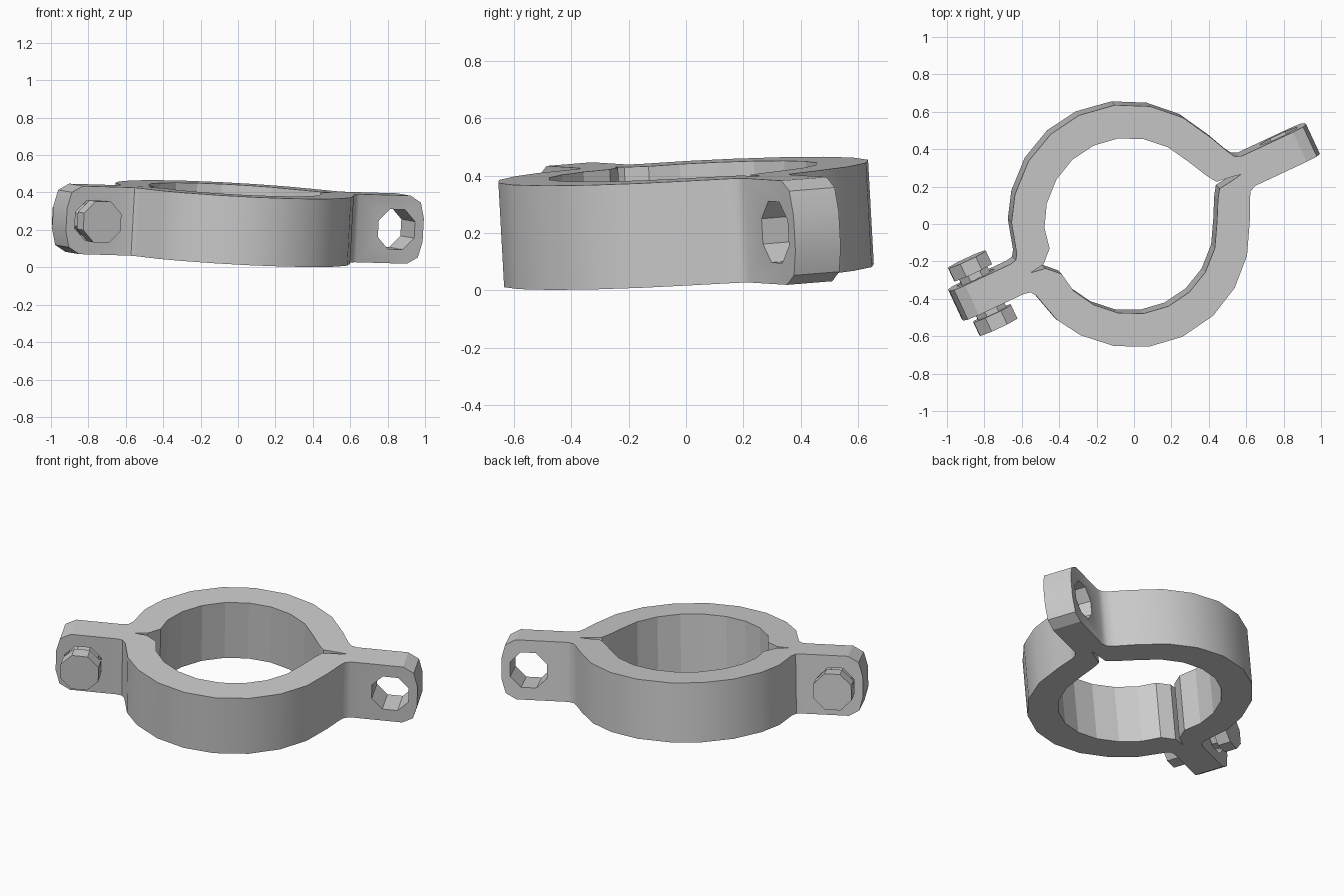
import bpy, bmesh, math
from mathutils import Matrix, Vector

if "Cube" in bpy.data.objects:
    bpy.data.objects.remove(bpy.data.objects["Cube"])

H = 0.365      # band height
T = 0.0875     # thickness of one ear leaf
END = 1.053    # ear tip distance
CU = -0.03     # ring centre along the split line
BOLT_U = 0.895

# placement: turned 25 degrees and slightly tilted
tilt = Vector((0, 0, 1)).rotation_difference(Vector((0.055, -0.055, 1))).to_matrix().to_4x4()
PLACE = (Matrix.Translation((0, 0.012, 0.233)) @ tilt
         @ Matrix.Rotation(math.radians(25), 4, 'Z') @ Matrix.Translation((0, 0, -H / 2)))


def prism(name, pts, depth):
    """Solid made by sweeping a closed 3D outline along a vector."""
    bm = bmesh.new()
    face = bm.faces.new([bm.verts.new(p) for p in pts])
    res = bmesh.ops.extrude_face_region(bm, geom=[face])
    bmesh.ops.translate(bm, vec=depth, verts=[v for v in res['geom'] if isinstance(v, bmesh.types.BMVert)])
    bmesh.ops.recalc_face_normals(bm, faces=bm.faces)
    me = bpy.data.meshes.new(name)
    bm.to_mesh(me)
    bm.free()
    ob = bpy.data.objects.new(name, me)
    bpy.context.collection.objects.link(ob)
    return ob


def octagon(u, v, r):
    return [(u + r * math.cos(math.radians(22.5 + 45 * i)), v,
             H / 2 + r * math.sin(math.radians(22.5 + 45 * i))) for i in range(8)]


def arc(ru, rv, angles):
    return [(CU + ru * math.cos(math.radians(a)), rv * math.sin(math.radians(a))) for a in angles]


# cutters: ear silhouette with clipped corners, and bolt holes
corner = [(0.95, 0), (1.03, 0.035), (END, 0.12), (END, H - 0.12), (1.03, H - 0.035), (0.95, H)]
side = [(u, z) for u, z in corner] + [(-u, z) for u, z in reversed(corner)]
grow = lambda z: -0.01 if z == 0 else H + 0.01 if z == H else z
silhouette = prism("ear_silhouette_cutter", [(u, -1, grow(z)) for u, z in side], (0, 2, 0))
holes = [prism("hole_cutter", octagon(s * BOLT_U, -0.3, 0.116), (0, 0.6, 0)) for s in (1, -1)]

# half clamp profile: ear, fillet, outer arc, ear, then inner arc back
profile = ([(-1.06, 0), (-1.06, T), (-0.70, T), (-0.665, 0.095), (-0.645, 0.125)]
           + arc(0.635, 0.655, [154, 140.5, 123.5, 106.5, 90, 72, 55, 38.5, 22])
           + [(0.607, 0.142), (0.63, 0.103), (0.665, T), (1.06, T), (1.06, 0),
              (0.62, 0), (0.58, 0.008), (0.485, 0.02), (0.452, 0.07)]
           + arc(0.46, 0.475, [22, 39, 56, 73, 90, 107, 124, 141, 157])
           + [(-0.474, 0.075), (-0.54, 0.012), (-0.62, 0)])

for name, s in (("back_half_clamp", 1), ("front_half_clamp", -1)):
    ob = prism(name, [(u, s * v, 0) for u, v in profile], (0, 0, H))
    for cutter, op in [(silhouette, 'INTERSECT')] + [(h, 'DIFFERENCE') for h in holes]:
        m = ob.modifiers.new("cut", 'BOOLEAN')
        m.object, m.operation, m.solver = cutter, op, 'EXACT'
    bpy.ops.object.select_all(action='DESELECT')
    bpy.context.view_layer.objects.active = ob
    ob.select_set(True)
    for m in list(ob.modifiers):
        bpy.ops.object.modifier_apply(modifier=m.name)
    bpy.ops.object.shade_smooth_by_angle(angle=math.radians(40))
    # bore stays faceted
    for p in ob.data.polygons:
        c = p.center
        if math.hypot(c.x - CU, c.y) < 0.52:
            p.use_smooth = False
    ob.data.transform(PLACE)

for c in holes + [silhouette]:
    bpy.data.objects.remove(c)

# bolt on the left ear: shank, head in front, nut behind
for name, v0, v1, r in (("bolt_shank", -0.13, 0.13, 0.09),
                        ("bolt_head", -0.203, -0.122, 0.119),
                        ("bolt_nut", 0.12, 0.197, 0.119)):
    ob = prism(name, octagon(-BOLT_U, v0, r), (0, v1 - v0, 0))
    ob.data.transform(PLACE)
